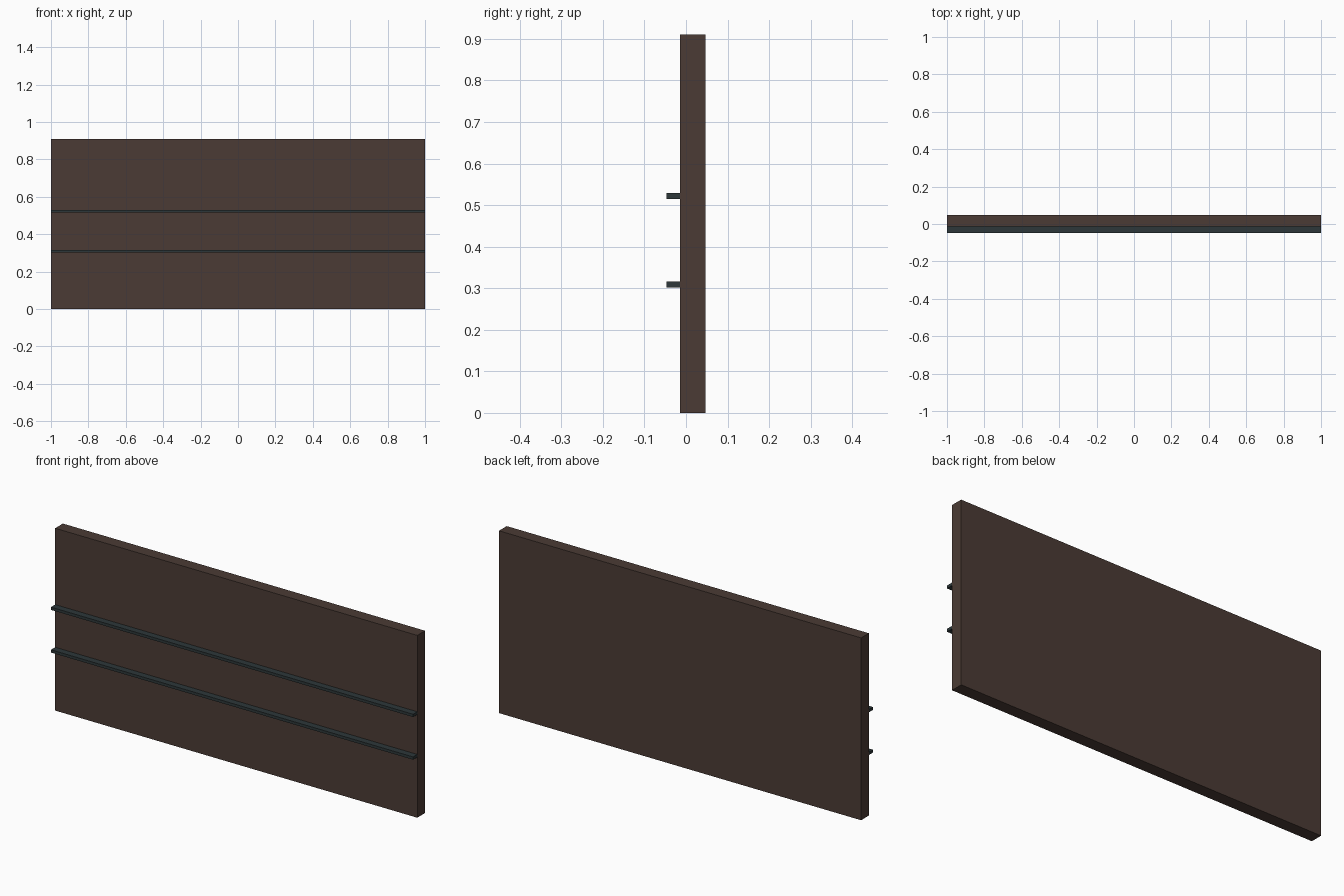
import bpy

cube = bpy.data.objects.get("Cube")
if cube:
    bpy.data.objects.remove(cube, do_unlink=True)


def make_material(name, rgb):
    mat = bpy.data.materials.new(name)
    mat.use_nodes = True
    colour = (*rgb, 1.0)
    mat.diffuse_color = colour
    mat.node_tree.nodes["Principled BSDF"].inputs["Base Color"].default_value = colour
    return mat


def make_box(name, low, high, mat):
    """Box spanning two opposite corners."""
    centre = [(a + b) / 2 for a, b in zip(low, high)]
    bpy.ops.mesh.primitive_cube_add(size=1, location=centre)
    box = bpy.context.object
    box.name = name
    box.scale = [b - a for a, b in zip(low, high)]
    bpy.ops.object.transform_apply(location=False, rotation=False, scale=True)
    box.data.materials.append(mat)
    return box


brown = make_material("dark brown", (0.07, 0.044, 0.035))
slate = make_material("dark slate", (0.026, 0.038, 0.041))

FRONT = -0.014   # front face of the panel
DEPTH = 0.047    # half of the overall depth

# Upright panel
make_box("panel", (-1, FRONT, 0), (1, DEPTH, 0.91), brown)

# Two thin full-width rails on the front
for name, z in (("lower_rail", 0.302), ("upper_rail", 0.515)):
    make_box(name, (-1, -DEPTH, z), (1, FRONT, z + 0.014), slate)
